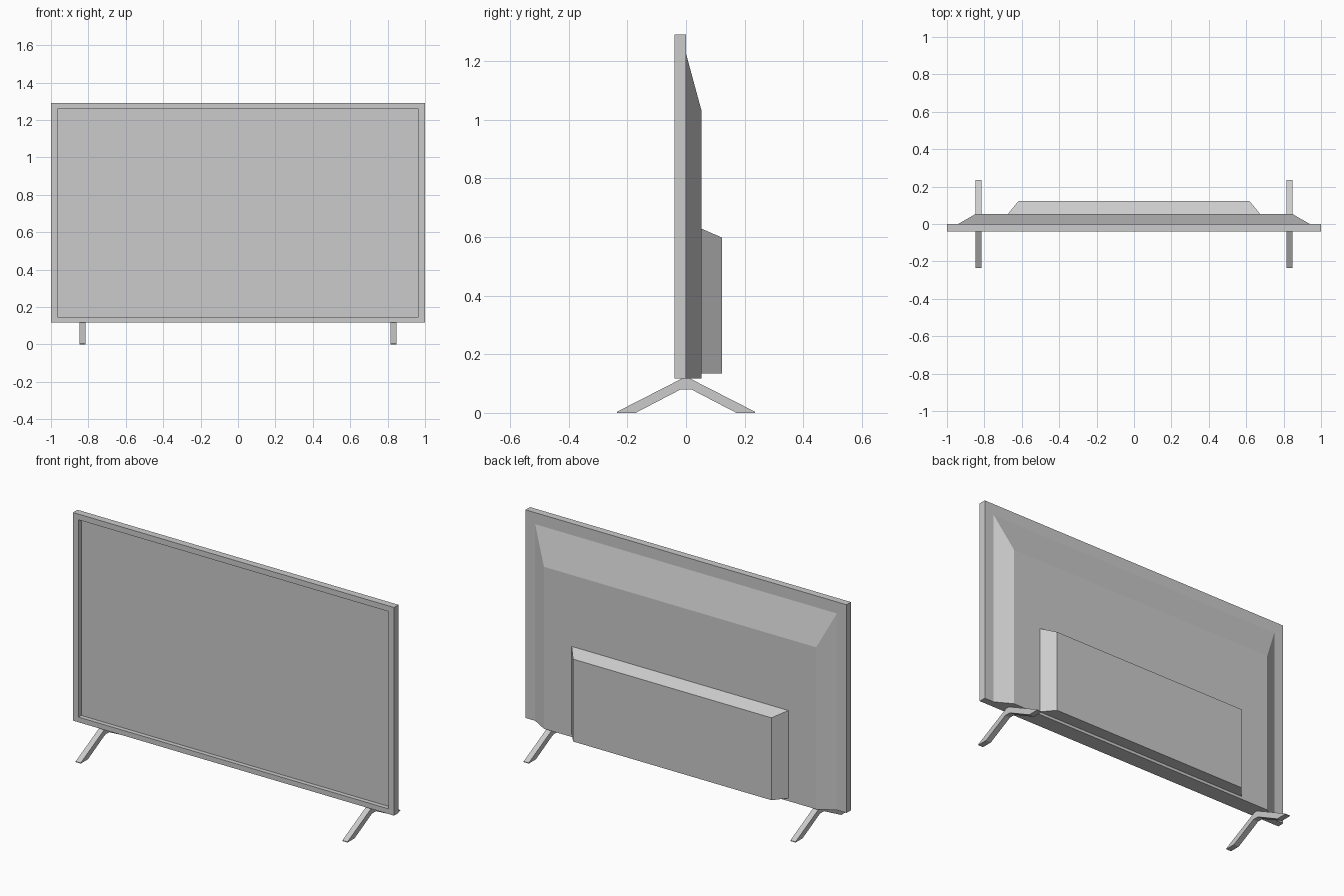
import bpy
import bmesh
from mathutils import Vector

if "Cube" in bpy.data.objects:
    bpy.data.objects.remove(bpy.data.objects["Cube"], do_unlink=True)

# One plain grey for every part
grey = bpy.data.materials.new("plain_grey")
grey.use_nodes = True
colour = (0.6, 0.6, 0.6, 1)
grey.diffuse_color = colour
grey.node_tree.nodes["Principled BSDF"].inputs["Base Color"].default_value = colour


def finish(name, bm):
    bmesh.ops.recalc_face_normals(bm, faces=bm.faces[:])
    mesh = bpy.data.meshes.new(name)
    bm.to_mesh(mesh)
    bm.free()
    mesh.materials.append(grey)
    obj = bpy.data.objects.new(name, mesh)
    bpy.context.scene.collection.objects.link(obj)
    return obj


def loft(loops):
    """Closed solid through matching loops of points."""
    bm = bmesh.new()
    rings = [[bm.verts.new(p) for p in loop] for loop in loops]
    count = len(rings[0])
    for a, b in zip(rings, rings[1:]):
        for i in range(count):
            j = (i + 1) % count
            bm.faces.new((a[i], a[j], b[j], b[i]))
    bm.faces.new(rings[0])
    bm.faces.new(rings[-1])
    return bm


def rect(half_width, y, low, high):
    """Upright rectangle centred on x."""
    return [(-half_width, y, low), (half_width, y, low),
            (half_width, y, high), (-half_width, y, high)]


# Thin frame with the screen panel recessed in its front
finish("screen_frame", loft([
    rect(0.966, -0.015, 0.147, 1.258),
    rect(0.966, -0.04, 0.147, 1.258),
    rect(1, -0.04, 0.118, 1.29),
    rect(1, 0, 0.118, 1.29)]))

# Rear cover, sloped at the top and sides, flat underneath
finish("rear_cover", loft([
    rect(0.94, 0, 0.118, 1.225),
    rect(0.848, 0.053, 0.118, 1.03)]))

# Electronics housing low on the back
finish("rear_housing", loft([
    rect(0.675, 0.053, 0.134, 0.628),
    rect(0.618, 0.122, 0.134, 0.598)]))

# Splayed feet: half of the arch profile, mirrored front to back
half = [(0.012, 0.118), (0.235, 0.004), (0.235, 0), (0.172, 0), (0.018, 0.08)]
arch = half + [(-y, z) for y, z in reversed(half)]
for side, x in (("left", 0.831), ("right", -0.831)):
    finish(side + "_foot", loft([
        [Vector((x + offset, y, z)) for y, z in arch]
        for offset in (-0.016, 0.016)]))
